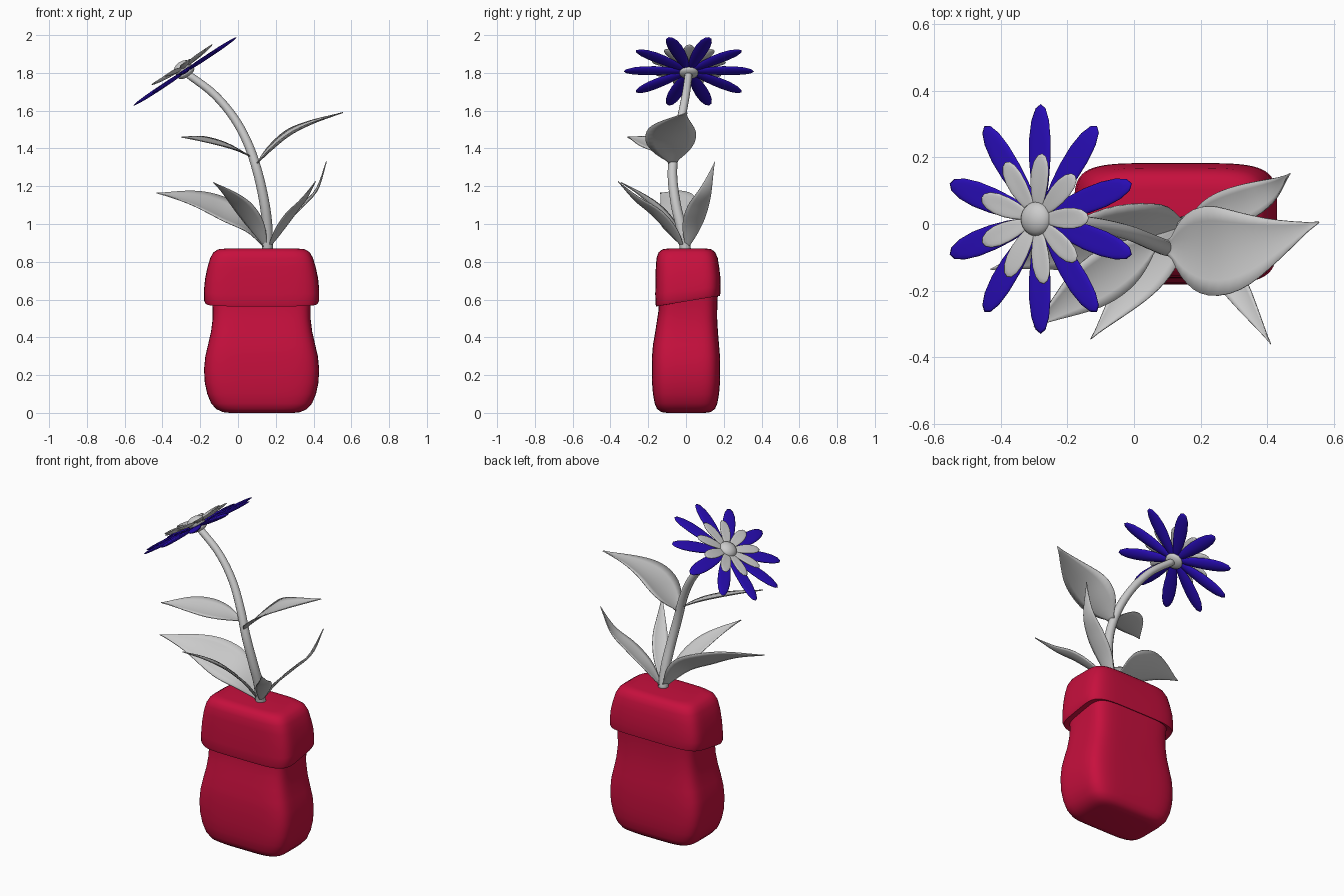
import bpy, bmesh
from math import sin, cos, pi, radians, copysign
from mathutils import Vector, Matrix

if "Cube" in bpy.data.objects:
    bpy.data.objects.remove(bpy.data.objects["Cube"])


def material(name, color):
    m = bpy.data.materials.new(name)
    m.diffuse_color = color
    m.use_nodes = True
    m.node_tree.nodes["Principled BSDF"].inputs["Base Color"].default_value = m.diffuse_color
    return m


RED = material("red", (0.57, 0.005, 0.047, 1))
BLUE = material("blue", (0.022, 0.004, 0.48, 1))


def finish(name, bm, mat=None):
    bmesh.ops.recalc_face_normals(bm, faces=bm.faces)
    me = bpy.data.meshes.new(name)
    bm.to_mesh(me)
    bm.free()
    for p in me.polygons:
        p.use_smooth = True
    if mat:
        me.materials.append(mat)
    ob = bpy.data.objects.new(name, me)
    bpy.context.collection.objects.link(ob)
    return ob


def spline(pts, t):
    """Catmull-Rom through pts, t in 0..1"""
    p = [Vector(q) for q in pts]
    p = [2 * p[0] - p[1]] + p + [2 * p[-1] - p[-2]]
    n = len(pts) - 1
    i = min(int(t * n), n - 1)
    u = t * n - i
    a, b, c, d = p[i:i + 4]
    return 0.5 * (2 * b + (c - a) * u + (2 * a - 5 * b + 4 * c - d) * u ** 2
                  + (3 * b - a - 3 * c + d) * u ** 3)


def loft(bm, rings):
    for a, b in zip(rings, rings[1:]):
        n = len(a)
        for i in range(n):
            bm.faces.new((a[i], a[(i + 1) % n], b[(i + 1) % n], b[i]))
    bm.faces.new(rings[0])
    bm.faces.new(rings[-1])


# Pot: rounded-box rings (z, half x, half y, centre y, tilt to the back)
profile = [
    (0.0, .17, .10, 0, 0), (.004, .205, .13, 0, 0), (.02, .24, .153, 0, 0),
    (.05, .267, .166, 0, 0), (.10, .288, .175, 0, 0), (.16, .301, .18, 0, 0),
    (.23, .305, .181, 0, 0), (.30, .298, .18, 0, 0), (.36, .284, .175, 0, 0),
    (.43, .268, .166, .003, 0), (.50, .259, .159, .006, .005),
    (.56, .259, .156, .01, .02), (.598, .262, .157, .012, .028),
    (.592, .285, .165, .011, .028), (.592, .298, .169, .011, .028),
    (.606, .305, .172, .01, .028), (.65, .305, .173, .01, .02),
    (.71, .299, .172, .01, .01), (.77, .287, .168, .008, 0),
    (.82, .272, .162, .006, 0), (.85, .255, .15, .005, 0),
    (.866, .23, .13, .005, 0), (.87, .19, .10, .005, 0)]
bm = bmesh.new()
rings = []
N = 64
for z, hx, hy, cy, tilt in profile:
    ring = []
    for i in range(N):
        a = 2 * pi * (i + .5) / N
        c, s = cos(a), sin(a)
        u = copysign(abs(c) ** .4, c)
        v = copysign(abs(s) ** .4, s)
        ring.append(bm.verts.new((.125 + hx * u, cy + hy * v, z + tilt * v)))
    rings.append(ring)
loft(bm, rings)
pot = finish("pot", bm, RED)
bpy.context.view_layer.objects.active = pot
pot.select_set(True)
bpy.ops.object.shade_smooth_by_angle(angle=radians(50))

# Stem: tapered tube along a curved path
path = [(.155, 0, .85), (.155, -.025, .98), (.14, -.055, 1.11), (.105, -.072, 1.27),
        (.055, -.055, 1.42), (-.02, -.025, 1.56), (-.13, .0, 1.69), (-.275, .015, 1.80)]
bm = bmesh.new()
rings = []
for k in range(33):
    t = k / 32
    p = spline(path, t)
    tan = (spline(path, min(t + .01, 1)) - spline(path, max(t - .01, 0))).normalized()
    side = tan.cross(Vector((0, 1, 0))).normalized()
    up = side.cross(tan)
    r = .029 - .009 * t
    rings.append([bm.verts.new(p + r * (side * cos(2 * pi * i / 12) + up * sin(2 * pi * i / 12)))
                  for i in range(12)])
loft(bm, rings)
finish("stem", bm)


# Leaves: curved blades with a pointed tip and a slight cup
def leaf(name, pts, across, half, cup=.15, peak=.8):
    bm = bmesh.new()
    w = Vector(across).normalized()
    rows = []
    for k in range(19):
        t = k / 18
        p = spline(pts, t)
        tan = (spline(pts, min(t + .02, 1)) - spline(pts, max(t - .02, 0))).normalized()
        side = (w - tan * w.dot(tan)).normalized()
        nrm = side.cross(tan)
        if nrm.z < 0:
            nrm = -nrm
        width = half * max(sin(pi * t ** peak) ** 1.15, .14 * (1 - t) + .01)
        rows.append([bm.verts.new(p + side * width * s + nrm * width * cup * s * s)
                     for s in (-1, -.67, -.33, 0, .33, .67, 1)])
    for a, b in zip(rows, rows[1:]):
        for i in range(6):
            bm.faces.new((a[i], a[i + 1], b[i + 1], b[i]))
    ob = finish(name, bm)
    m = ob.modifiers.new("thickness", 'SOLIDIFY')
    m.thickness = .005
    m.offset = 0


leaf("upper_right_leaf", [(.1, -.07, 1.32), (.18, -.075, 1.395), (.28, -.078, 1.475),
                          (.4, -.05, 1.535), (.555, .005, 1.59)], (0, 1, .1), .135)
leaf("upper_left_leaf", [(.07, -.06, 1.355), (-.02, -.11, 1.395), (-.12, -.175, 1.425),
                         (-.21, -.24, 1.445), (-.3, -.31, 1.46)], (-.55, .75, .3), .08)
leaf("lower_left_leaf", [(.15, 0, .87), (.04, -.02, 1.0), (-.1, -.04, 1.075),
                         (-.25, -.08, 1.13), (-.43, -.137, 1.165)], (0, .8, .55), .115)
leaf("front_left_leaf", [(.15, -.01, .87), (.09, -.08, .99), (.02, -.165, 1.09),
                         (-.05, -.25, 1.16), (-.13, -.345, 1.22)], (.75, -.5, .1), .065)
leaf("front_right_leaf", [(.16, -.01, .87), (.225, -.08, .97), (.29, -.165, 1.06),
                          (.35, -.26, 1.13), (.41, -.36, 1.225)], (.75, .65, .2), .045)
leaf("back_right_leaf", [(.16, .005, .87), (.235, .03, .98), (.33, .062, 1.08),
                         (.42, .105, 1.18), (.468, .152, 1.33)], (-.15, 1, 0), .058)

# Flower head frame: tilted towards -x
head = Matrix.Translation((-.28, .015, 1.808)) @ Matrix.Rotation(-radians(33.5), 4, 'Y')


def petals(name, count, start, r0, r1, half, thick, lift, raise_deg, mat=None):
    bm = bmesh.new()
    for i in range(count):
        made = bmesh.ops.create_uvsphere(bm, u_segments=16, v_segments=10, radius=1)["verts"]
        m = (head @ Matrix.Translation((0, 0, lift))
             @ Matrix.Rotation(radians(start + 360 * i / count), 4, 'Z')
             @ Matrix.Rotation(-radians(raise_deg), 4, 'Y'))
        for v in made:
            x, y, z = v.co
            v.co = m @ Vector(((r0 + r1) / 2 + x * (r1 - r0) / 2,
                               y * half * (1 + .25 * x), z * thick + .006 * y * y))
    finish(name, bm, mat)


petals("outer_petals", 10, 90, .01, .345, .038, .011, 0, 0, BLUE)
petals("inner_petals", 9, 81, .02, .2, .031, .009, .018, 6)


def button(name, lift, r, h):
    bm = bmesh.new()
    bmesh.ops.create_uvsphere(bm, u_segments=24, v_segments=14, radius=1,
                              matrix=head @ Matrix.Translation((0, 0, lift))
                              @ Matrix.Diagonal((r, r, h, 1)))
    finish(name, bm)


# Flower centre and the green cup beneath it
button("flower_centre", .022, .052, .035)
button("flower_base", -.01, .05, .022)
